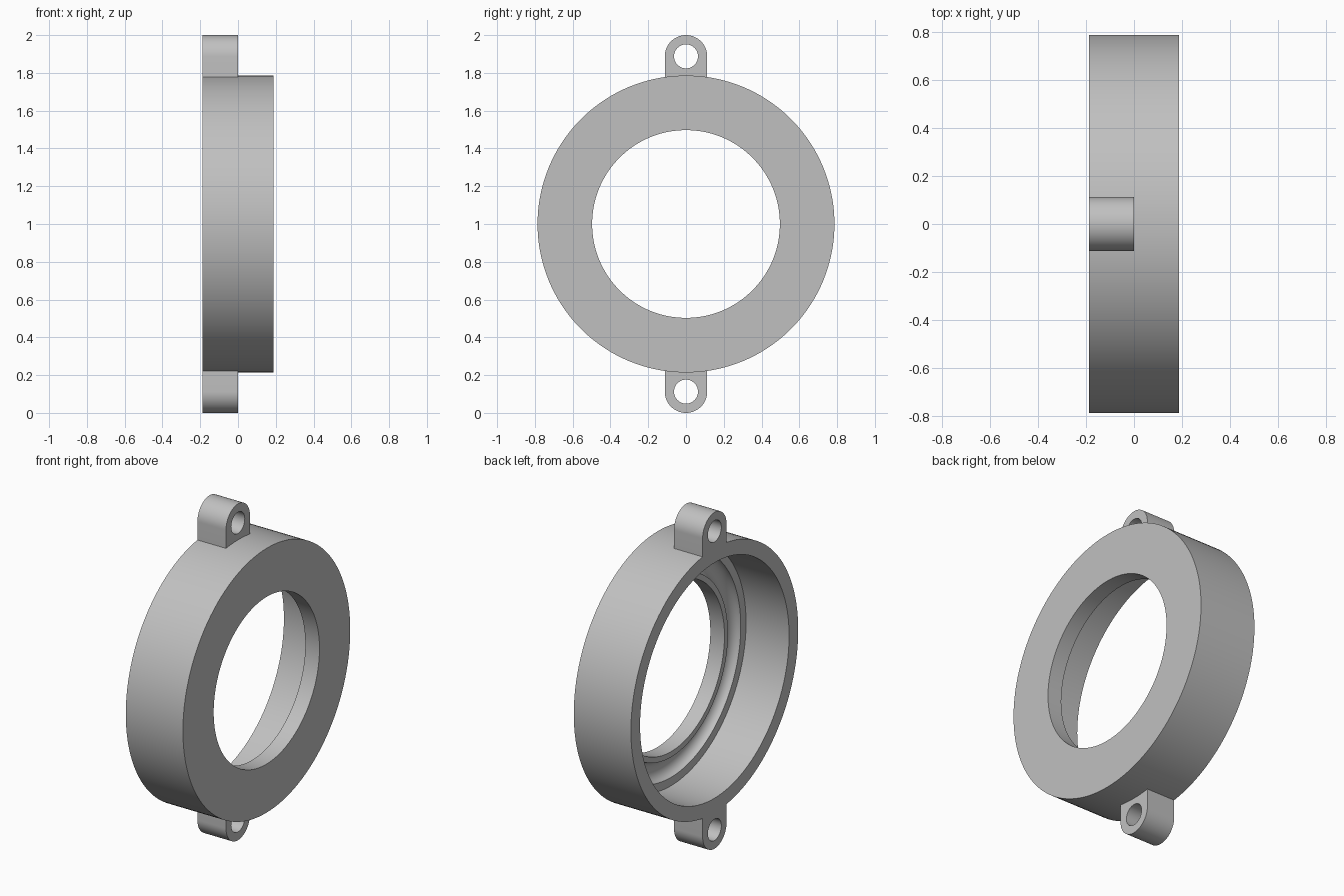
import bpy, bmesh
from math import sin, cos, pi, radians, asin
from mathutils import Matrix, Vector

cube = bpy.data.objects.get("Cube")
if cube:
    bpy.data.objects.remove(cube, do_unlink=True)

HALF = 0.188          # half thickness along x
OUTER, WALL, BORE = 0.786, 0.70, 0.497
FLOOR = 0.095         # cavity floor position along x
EAR_R, HOLE_R = 0.1125, 0.0635
CENTRE = 1.0          # height of the ring axis
EAR_Z = 1 - EAR_R     # ear centre above the axis

grey = bpy.data.materials.new("plain grey")
grey.use_nodes = True
colour = (0.53, 0.53, 0.53, 1)
grey.diffuse_color = colour
grey.node_tree.nodes["Principled BSDF"].inputs["Base Color"].default_value = colour


def finish(name, bm):
    """Turn a bmesh into a named, shaded object on the ring axis."""
    bmesh.ops.recalc_face_normals(bm, faces=bm.faces)
    mesh = bpy.data.meshes.new(name)
    bm.to_mesh(mesh)
    bm.free()
    mesh.materials.append(grey)
    obj = bpy.data.objects.new(name, mesh)
    obj.location.z = CENTRE
    bpy.context.collection.objects.link(obj)
    bpy.ops.object.select_all(action="DESELECT")
    obj.select_set(True)
    bpy.context.view_layer.objects.active = obj
    bpy.ops.object.shade_smooth_by_angle(angle=radians(30))
    return obj


def arc(cx, cy, rx, ry, start, end, steps):
    angles = [start + (end - start) * i / steps for i in range(steps + 1)]
    return [(cx + rx * cos(a), cy + ry * sin(a)) for a in angles]


# Ring housing: lathed section (x, radius) with a rounded groove in the floor
groove = [(x, r) for r, x in arc(0.59, FLOOR, 0.06, 0.05, 0, pi, 14)]
section = [(HALF, BORE), (HALF, OUTER), (-HALF, OUTER), (-HALF, WALL),
           (FLOOR, WALL)] + groove + [(FLOOR, BORE)]
bm = bmesh.new()
verts = [bm.verts.new((x, 0, r)) for x, r in section]
edges = [bm.edges.new((a, b)) for a, b in zip(verts, verts[1:] + verts[:1])]
bmesh.ops.spin(bm, geom=verts + edges, axis=(1, 0, 0), cent=(0, 0, 0),
               angle=2 * pi, steps=144)
bmesh.ops.remove_doubles(bm, verts=bm.verts, dist=0.0001)
finish("ring_housing", bm)


# Mounting ears: rounded tab with a through hole, seated on the ring
def ear(name, turn):
    curve = bpy.data.curves.new(name + "_outline", "CURVE")
    curve.dimensions = "2D"
    curve.fill_mode = "BOTH"
    curve.extrude = HALF / 2
    spread = asin(EAR_R / OUTER)
    seat = arc(0, 0, OUTER - 0.002, OUTER - 0.002,
               pi / 2 + spread, pi / 2 - spread, 8)
    outline = arc(0, EAR_Z, EAR_R, EAR_R, 0, pi, 32) + seat
    hole = arc(0, EAR_Z, HOLE_R, HOLE_R, 0, 2 * pi, 40)[:-1]
    for points in (outline, hole):
        spline = curve.splines.new("POLY")
        spline.points.add(len(points) - 1)
        for p, (x, y) in zip(spline.points, points):
            p.co = (x, y, 0, 1)
        spline.use_cyclic_u = True
    helper = bpy.data.objects.new(name + "_helper", curve)
    bpy.context.collection.objects.link(helper)
    bpy.context.view_layer.update()
    depsgraph = bpy.context.evaluated_depsgraph_get()
    bm = bmesh.new()
    bm.from_mesh(helper.evaluated_get(depsgraph).to_mesh())
    bpy.data.objects.remove(helper, do_unlink=True)
    bmesh.ops.remove_doubles(bm, verts=bm.verts, dist=0.0001)
    # Stand the outline up so that its thickness runs along x
    for v in bm.verts:
        v.co = Vector((v.co.z - HALF / 2, v.co.x, v.co.y))
    bm.transform(Matrix.Rotation(turn, 4, "X"))
    finish(name, bm)


ear("top_ear", 0)
ear("bottom_ear", pi)
